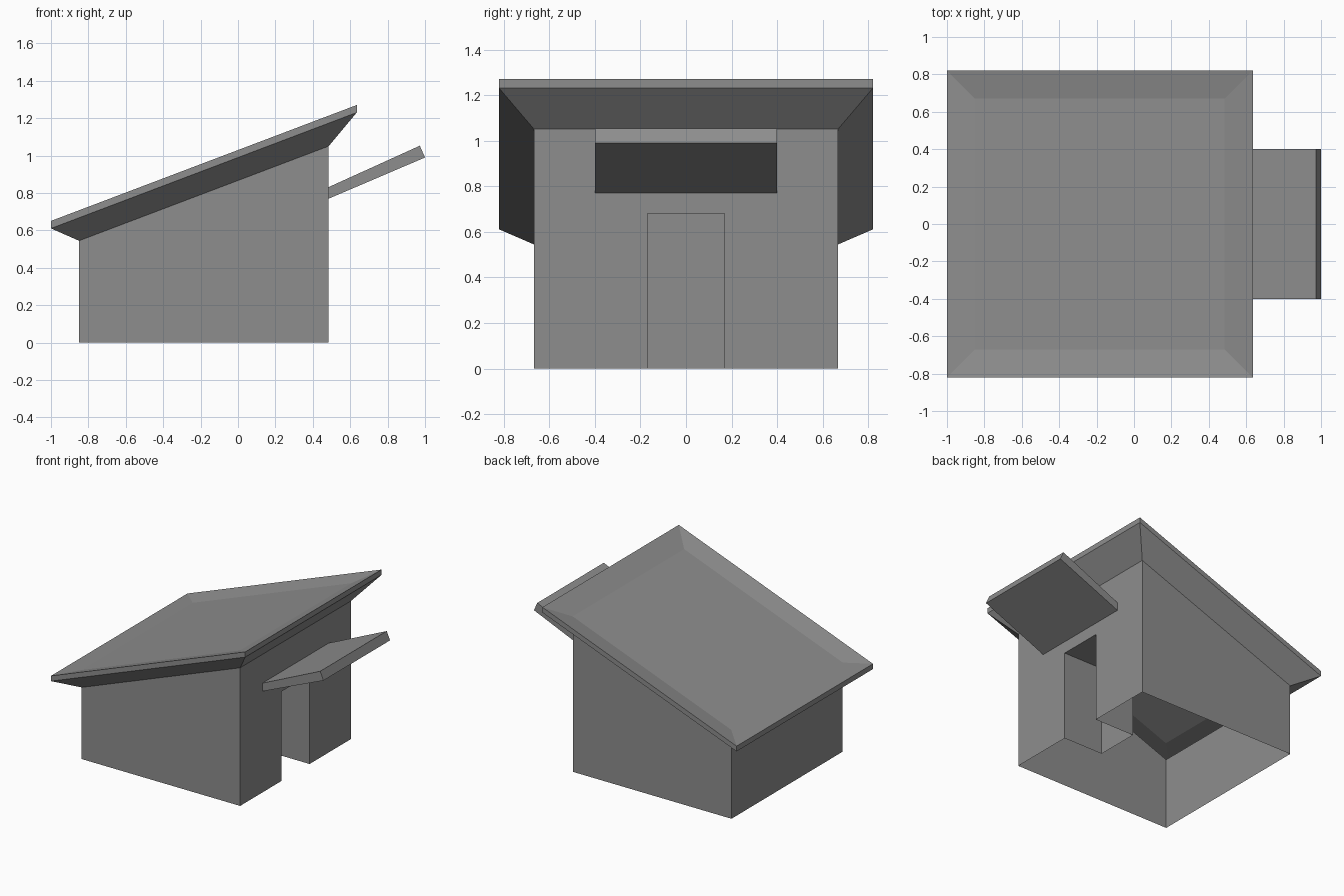
import bpy
import bmesh
from mathutils import Vector

cube = bpy.data.objects.get("Cube")
if cube:
    bpy.data.objects.remove(cube)

grey = bpy.data.materials.new("plain_grey")
grey.use_nodes = True
colour = (0.27, 0.27, 0.27, 1)
grey.diffuse_color = colour
grey.node_tree.nodes["Principled BSDF"].inputs["Base Color"].default_value = colour

# Main dimensions
BACK, FRONT, SIDE = -0.85, 0.485, 0.667
DOOR_SIDE, DOOR_TOP, DOOR_DEPTH = 0.168, 0.68, 0.334
SLOPE = 0.379


def make_object(name, bm):
    bmesh.ops.remove_doubles(bm, verts=bm.verts, dist=0.0001)
    mesh = bpy.data.meshes.new(name)
    bm.to_mesh(mesh)
    bm.free()
    mesh.materials.append(grey)
    obj = bpy.data.objects.new(name, mesh)
    bpy.context.collection.objects.link(obj)
    return obj


def add_face(bm, points):
    return bm.faces.new([bm.verts.new(p) for p in points])


def sloped_ring(x0, x1, side, height):
    """Rectangle lying on the roof slope, height given at x = 0."""
    return [Vector((x, y, height + SLOPE * x))
            for x, y in ((x0, -side), (x1, -side), (x1, side), (x0, side))]


def bridge(bm, lower, upper):
    for i in range(4):
        j = (i + 1) % 4
        add_face(bm, (lower[i], lower[j], upper[j], upper[i]))


# Walls: three plain sides and a front with a door notch, open underneath
eaves = sloped_ring(BACK, FRONT, SIDE, 0.867)
ground = [Vector((p.x, p.y, 0)) for p in eaves]
bm = bmesh.new()
for i, j in ((0, 1), (2, 3), (3, 0)):
    add_face(bm, (ground[i], ground[j], eaves[j], eaves[i]))
door = [Vector((FRONT, y, z)) for y, z in
        ((-DOOR_SIDE, 0), (-DOOR_SIDE, DOOR_TOP), (DOOR_SIDE, DOOR_TOP), (DOOR_SIDE, 0))]
add_face(bm, [ground[1]] + door + [ground[2], eaves[2], eaves[1]])
make_object("walls", bm)

# Doorway recess: jambs, ceiling and back panel
bm = bmesh.new()
inner = [p - Vector((DOOR_DEPTH, 0, 0)) for p in door]
for i in range(3):
    add_face(bm, (door[i], inner[i], inner[i + 1], door[i + 1]))
add_face(bm, inner[::-1])
make_object("doorway", bm)

# Roof: flared soffit, thin lip and a shallow dished top
lip_low = sloped_ring(-1, 0.635, 0.82, 0.99)
lip_top = sloped_ring(-1, 0.635, 0.82, 1.03)
dish = sloped_ring(BACK, FRONT, 0.67, 1.0)
bm = bmesh.new()
for lower, upper in ((eaves, lip_low), (lip_low, lip_top), (lip_top, dish)):
    bridge(bm, lower, upper)
add_face(bm, dish)
make_object("roof", bm)

# Awning over the door: slanted profile extruded sideways
bm = bmesh.new()
profile = add_face(bm, [(x, -0.4, z) for x, z in
                        ((FRONT, 0.77), (1, 0.99), (0.972, 1.053), (FRONT, 0.832))])
moved = bmesh.ops.extrude_face_region(bm, geom=[profile], use_keep_orig=True)
bmesh.ops.translate(bm, vec=(0, 0.8, 0),
                    verts=[v for v in moved["geom"] if isinstance(v, bmesh.types.BMVert)])
bmesh.ops.recalc_face_normals(bm, faces=bm.faces)
make_object("awning", bm)
